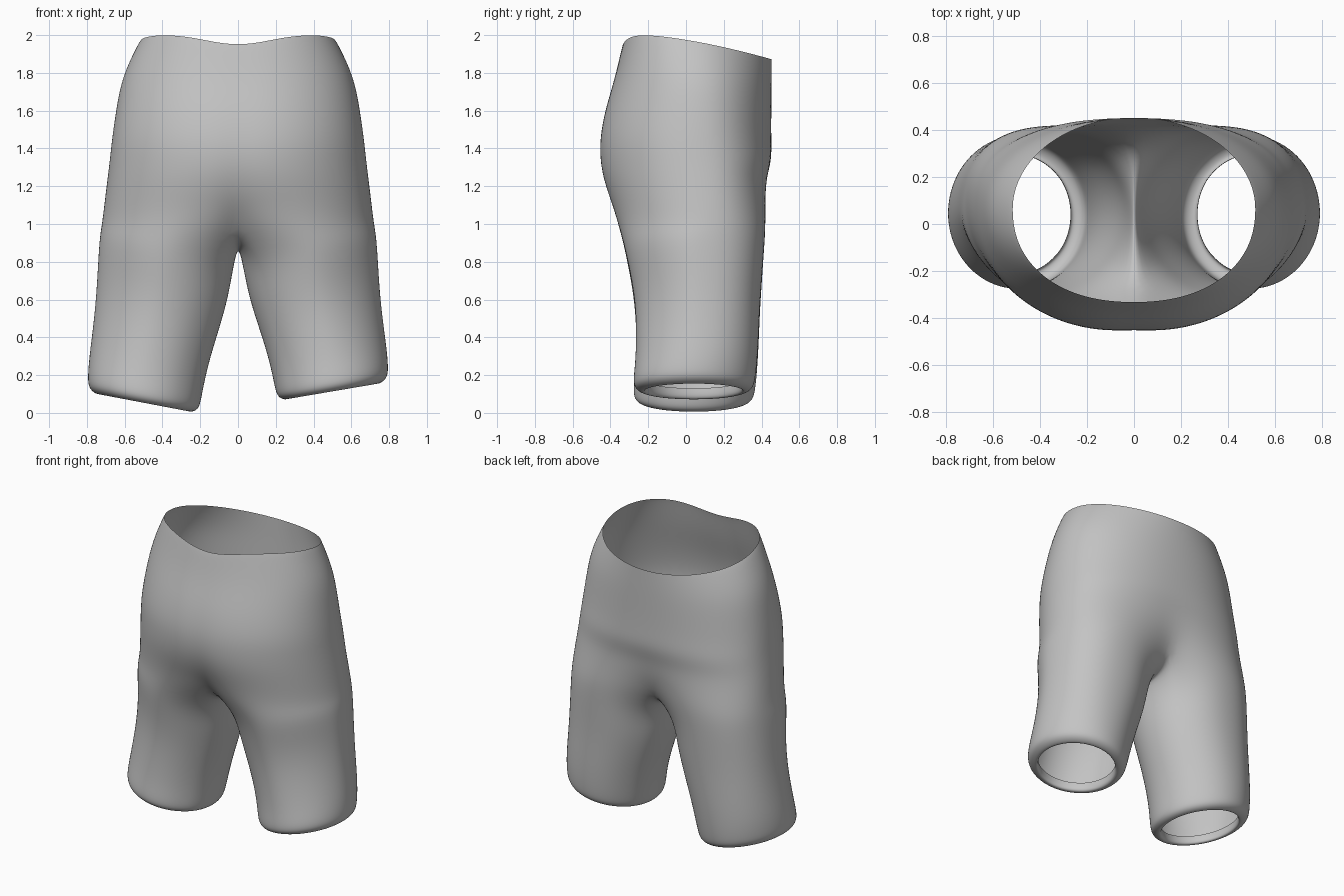
import bpy, bmesh
from math import sin, cos, pi, radians, exp, copysign

cube = bpy.data.objects.get("Cube")
if cube:
    bpy.data.objects.remove(cube, do_unlink=True)

OUTER, INNER = 18, 8      # segments around the outside and the inseam
SPLIT = 50                # angle where the inseam begins
SIDE_Y = .065             # where the hips are widest

# Torso rows: height, half width, front y, back y, front cleft, back cleft,
# front roundness, back roundness, waist dip
TORSO = [
    (2.003, .52, -.335, .455, 0, 0, .9, 1, 1), (1.975, .538, -.343, .455, 0, 0, .92, 1, .95),
    (1.8, .617, -.378, .455, 3, 0, 1, .95, .6), (1.62, .648, -.43, .453, 5, 0, 1, .91, .3),
    (1.46, .67, -.458, .453, 7, 0, 1, .87, .1), (1.34, .682, -.457, .455, 8, 2, 1.02, .83, 0),
    (1.24, .694, -.44, .428, 11, 10, 1.02, .82, 0), (1.13, .708, -.405, .424, 17, 22, 1.02, .83, 0),
    (1.0, .724, -.365, .426, 33, 40, 1.08, .83, 0),
]
# Leg rows: height, inner x, outer x, front y, back y, front roundness, back roundness
LEG = [
    (.87, .02, .737, -.327, .417, 1.14, .85), (.7, .05, .747, -.29, .404, 1.18, .86),
    (.55, .095, .757, -.27, .394, 1.16, .88), (.4, .145, .775, -.267, .388, 1.12, .92),
    (.27, .178, .793, -.272, .38, 1.06, .96), (.18, .195, .799, -.282, .37, 1, 1),
    (.14, .207, .793, -.278, .36, 1, 1),
]


def bent(value, power):
    """Raise a signed value to a power, to square off or slim a ring."""
    return copysign(abs(value) ** power, value)


def torso_row(z, width, front, back, cleft_f, cleft_b, round_f, round_b, dip):
    """Half ring from front centre to back centre, notched at the clefts."""
    a, b = radians(cleft_f), radians(cleft_b)
    row = []
    for i in range(OUTER + 1):
        t = i / OUTER
        ang = -a + (pi + a + b) * t
        facing_front = cos(ang) > 0
        power = round_f if facing_front else round_b
        reach = SIDE_Y - front if facing_front else back - SIDE_Y
        notch = sin(a) * (1 - t) + sin(b) * t
        scale = 1 + (sin(a) + sin(b)) / 2
        x = 0
        if 0 < i < OUTER:
            x = width * max(0, (sin(ang) + notch) / scale) ** power
        y = SIDE_Y - reach * bent(cos(ang), power)
        drop = .13 * (max(0, y + .25) / .7) ** 1.5
        if y < 0:
            drop += .055 * exp(-(x / .22) ** 2)
        row.append((x, y, z - dip * drop))
    return row


def leg_row(z, x0, x1, front, back, round_f, round_b, slope):
    """Full ring, lower on the inseam."""
    a = radians(SPLIT)
    cx, rx = (x0 + x1) / 2, (x1 - x0) / 2
    cy, ry = (front + back) / 2, (back - front) / 2
    angles = [-a + (pi + 2 * a) * i / OUTER for i in range(OUTER + 1)]
    angles += [pi + a + (pi - 2 * a) * i / INNER for i in range(1, INNER)]
    ring = []
    for t in angles:
        power = 1
        if sin(t) > 0:
            power = round_f if cos(t) > 0 else round_b
        side = rx * bent(sin(t), power)
        ring.append((cx + side, cy - ry * bent(cos(t), power), z + slope * side))
    return ring


def skin(bm, rows, side, closed):
    """Join successive rows with quads."""
    verts = [[bm.verts.new((side * x, y, z)) for x, y, z in row] for row in rows]
    for upper, lower in zip(verts, verts[1:]):
        n = len(upper)
        for i in range(n if closed else n - 1):
            j = (i + 1) % n
            bm.faces.new((upper[i], upper[j], lower[j], lower[i]))


bm = bmesh.new()
for side, lower_by, slope in ((1, 0, .17), (-1, .07, .19)):
    torso = [torso_row(*r) for r in TORSO]
    skin(bm, torso, side, False)

    # Crotch saddle closes the top ring of each leg
    top = torso[-1]
    front, back = top[0], top[-1]
    saddle = []
    for i in range(1, INNER):
        t = i / INNER
        saddle.append((0, back[1] + (front[1] - back[1]) * t, front[2] - .12 * sin(pi * t) ** .7))

    legs = [top + saddle]
    for z, *shape in LEG:
        legs.append(leg_row(z - lower_by * (1 - z), *shape, slope))

    # Hem turned under, with a small lip inside
    z, x0, x1, f, b, *roundness = LEG[-1]
    z -= lower_by * (1 - z)
    for inset, dz in ((.025, -.022), (.055, -.03), (.065, -.01), (.06, .03)):
        legs.append(leg_row(z + dz, x0 + inset, x1 - inset, f + inset, b - inset, *roundness, slope))
    skin(bm, legs, side, True)

bmesh.ops.remove_doubles(bm, verts=bm.verts, dist=.0005)
bmesh.ops.recalc_face_normals(bm, faces=bm.faces)
mesh = bpy.data.meshes.new("shorts")
bm.to_mesh(mesh)
bm.free()

shorts = bpy.data.objects.new("shorts", mesh)
bpy.context.collection.objects.link(shorts)

# Plain grey cloth
cloth = bpy.data.materials.new("grey cloth")
cloth.use_nodes = True
grey = (.55, .55, .55, 1)
cloth.diffuse_color = grey
cloth.node_tree.nodes["Principled BSDF"].inputs["Base Color"].default_value = grey
mesh.materials.append(cloth)

smooth = shorts.modifiers.new("smooth", 'SUBSURF')
smooth.levels = smooth.render_levels = 2
bpy.context.view_layer.objects.active = shorts
shorts.select_set(True)
bpy.ops.object.shade_smooth()
